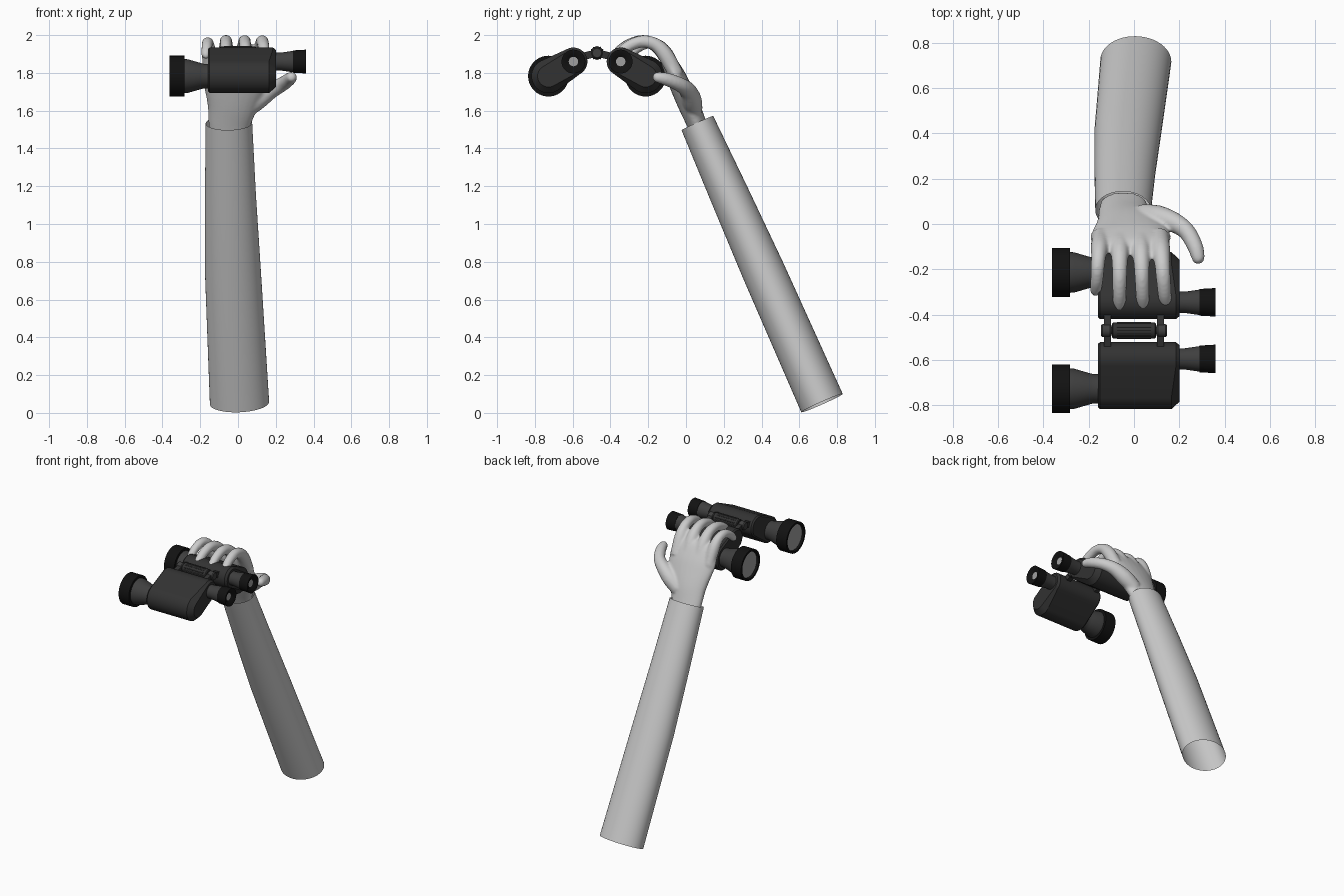
import bpy, bmesh, math
from mathutils import Vector

if "Cube" in bpy.data.objects:
    bpy.data.objects.remove(bpy.data.objects["Cube"])


def material(name, v):
    m = bpy.data.materials.new(name)
    m.diffuse_color = (v, v, v, 1)
    m.use_nodes = True
    m.node_tree.nodes["Principled BSDF"].inputs["Base Color"].default_value = m.diffuse_color
    return m


PALE = material("pale_grey", 0.6)
BODY = material("charcoal", 0.032)
METAL = material("dark_grey", 0.05)
RUBBER = material("black_rubber", 0.006)
GLASS = material("lens_grey", 0.35)


def finish(bm, name, mat, angle=35):
    bmesh.ops.recalc_face_normals(bm, faces=bm.faces)
    me = bpy.data.meshes.new(name)
    bm.to_mesh(me)
    bm.free()
    me.materials.append(mat)
    me.shade_smooth()
    me.set_sharp_from_angle(angle=math.radians(angle))
    ob = bpy.data.objects.new(name, me)
    bpy.context.collection.objects.link(ob)
    return ob


def smooth_path(secs, n=5):
    """Catmull-Rom interpolation of (x, y, z, half width, half thickness)."""
    out = []
    for i in range(len(secs) - 1):
        p = [secs[max(0, min(len(secs) - 1, i + k))] for k in (-1, 0, 1, 2)]
        for j in range(n):
            t = j / n
            out.append([0.5 * (2 * b + (c - a) * t + (2 * a - 5 * b + 4 * c - d) * t * t
                               + (3 * b - a - 3 * c + d) * t ** 3) for a, b, c, d in zip(*p)])
    return out + [list(secs[-1])]


def loft(bm, secs, sides=24, caps=True):
    """Elliptical sections swept along a path."""
    rings = []
    for i, s in enumerate(secs):
        a, b = secs[max(i - 1, 0)], secs[min(i + 1, len(secs) - 1)]
        t = (Vector(b[:3]) - Vector(a[:3])).normalized()
        side = Vector((1, 0, 0))
        side = (side - t * side.dot(t)).normalized()
        up = t.cross(side)
        rings.append([bm.verts.new(Vector(s[:3]) + side * s[3] * math.cos(w) + up * s[4] * math.sin(w))
                      for w in (2 * math.pi * k / sides for k in range(sides))])
    for r, q in zip(rings, rings[1:]):
        for k in range(sides):
            bm.faces.new((r[k], r[(k + 1) % sides], q[(k + 1) % sides], q[k]))
    if caps:
        bm.faces.new(rings[0])
        bm.faces.new(rings[-1])


def lathe(name, mat, y, z, profile, sides=40, caps=False):
    """Profile of (x, radius) turned around an axis parallel to x."""
    bm = bmesh.new()
    rings = [[bm.verts.new((x, y + r * math.cos(w), z + r * math.sin(w)))
              for w in (2 * math.pi * k / sides for k in range(sides))] for x, r in profile]
    for r, q in zip(rings, rings[1:]):
        for k in range(sides):
            bm.faces.new((r[k], r[(k + 1) % sides], q[(k + 1) % sides], q[k]))
    if caps:
        bm.faces.new(rings[0])
        if len(rings) > 1:
            bm.faces.new(rings[-1])
    return finish(bm, name, mat)


# Sleeve: open tapered tube
bm = bmesh.new()
loft(bm, [(.008, .72, .052, .157, .12), (-.027, .41, .75, .148, .114),
          (-.04, .232, 1.15, .135, .104), (-.048, .06, 1.535, .123, .092)], 48, caps=False)
finish(bm, "sleeve", PALE)

# Hand: palm, four fingers and thumb, fused into one smooth skin
bm = bmesh.new()
loft(bm, smooth_path([(-.045, .095, 1.44, .10, .05), (-.045, .057, 1.53, .112, .052),
                      (-.03, .015, 1.63, .135, .057), (-.018, -.03, 1.73, .167, .055),
                      (-.015, -.062, 1.80, .178, .05), (-.015, -.10, 1.875, .16, .038),
                      (-.015, -.118, 1.90, .13, .02)]))
finger = [(-.05, 1.79, .040), (-.11, 1.895, .042), (-.165, 1.95, .036), (-.235, 1.968, .033),
          (-.305, 1.948, .031), (-.35, 1.917, .029), (-.372, 1.896, .023), (-.38, 1.887, .01)]
for x0, x1, reach in ((-.148, -.177, .78), (-.062, -.066, 1.0), (.028, .045, .99), (.113, .15, .96)):
    path = []
    for i, (y, z, r) in enumerate(finger):
        r *= .92 if reach < .9 else 1
        path.append((x0 + (x1 - x0) * i / 7, -.05 + (y + .05) * reach, z - (1 - reach) * .04, r, r))
    loft(bm, smooth_path(path), 16)
thumb = [(.03, .04, 1.60, .048), (.10, .03, 1.655, .054), (.17, .01, 1.705, .046),
         (.23, -.03, 1.737, .039), (.266, -.09, 1.762, .036), (.282, -.14, 1.775, .031),
         (.284, -.165, 1.776, .024), (.285, -.176, 1.776, .01)]
loft(bm, smooth_path([(x, y, z, r, r) for x, y, z, r in thumb]), 16)
hand = finish(bm, "hand", PALE)
rm = hand.modifiers.new("fuse", "REMESH")
rm.mode = "VOXEL"
rm.voxel_size = 0.009
rm.use_smooth_shade = True
sm = hand.modifiers.new("soften", "SMOOTH")
sm.factor = 0.5
sm.iterations = 5

# Binoculars: two mirrored halves with axes along x
MID = -.471
for s, side in ((-1, "far"), (1, "near")):
    ey, ez = MID + s * .125, 1.86
    oy, oz = MID + s * .257, 1.783
    # prism housing: hull of the two barrel circles, chamfered at the ends
    bm = bmesh.new()
    for cy, cz, prof in ((ey, ez, ((-.16, .066), (-.15, .074), (.185, .074), (.2, .062))),
                         (oy, oz, ((-.16, .08), (-.15, .09), (.165, .09), (.2, .058)))):
        for x, r in prof:
            for k in range(40):
                w = 2 * math.pi * k / 40
                bm.verts.new((x, cy + r * math.cos(w), cz + r * math.sin(w)))
    res = bmesh.ops.convex_hull(bm, input=bm.verts)
    loose = [v for v in bm.verts if not v.link_faces]
    bmesh.ops.delete(bm, geom=loose, context="VERTS")
    finish(bm, side + "_housing", BODY, 30)
    # objective end
    lathe(side + "_objective_barrel", METAL, oy, oz,
          [(-.15, .065), (-.18, .065), (-.2, .07), (-.265, .089), (-.285, .09)])
    lathe(side + "_objective_rim", RUBBER, oy, oz,
          [(-.282, .085), (-.282, .108), (-.363, .108), (-.363, .094), (-.345, .088)])
    lathe(side + "_objective_lens", GLASS, oy, oz, [(-.349, .09)], caps=True)
    # eyepiece end
    lathe(side + "_eyepiece_barrel", METAL, ey, ez, [(.19, .047), (.225, .047), (.295, .057)])
    lathe(side + "_eyecup", RUBBER, ey, ez,
          [(.29, .05), (.29, .059), (.36, .063), (.36, .052), (.342, .024)])
    lathe(side + "_eyepiece_lens", GLASS, ey, ez, [(.343, .025)], caps=True)
    # hinge arms reaching the housing
    for x in (-.117, .117):
        bm = bmesh.new()
        a, b = (MID, 1.905), (MID + s * .085, 1.885)
        vs = [bm.verts.new((x + dx, y, z + dz)) for y, z in (a, b)
              for dx, dz in ((-.016, -.02), (.016, -.02), (.016, .02), (-.016, .02))]
        bmesh.ops.convex_hull(bm, input=vs)
        finish(bm, side + "_hinge_arm", BODY)

# Hinge: focus wheel with ridges, end knuckles and axle
lathe("focus_wheel", BODY, MID, 1.905, [(-.097, .03), (-.092, .035), (.092, .035), (.097, .03)], 28, True)
lathe("hinge_axle", METAL, MID, 1.905, [(-.135, .018), (.14, .018)], 20, True)
for x0, x1 in ((-.145, -.1), (.1, .145)):
    lathe("hinge_knuckle", METAL, MID, 1.905, [(x0, .024), (x0 + .006, .029), (x1 - .006, .029), (x1, .024)], 24, True)
for k in range(12):
    w = 2 * math.pi * k / 12
    lathe("wheel_ridge", METAL, MID + .034 * math.cos(w), 1.905 + .034 * math.sin(w),
          [(-.075, .004), (.075, .004)], 8, True)
